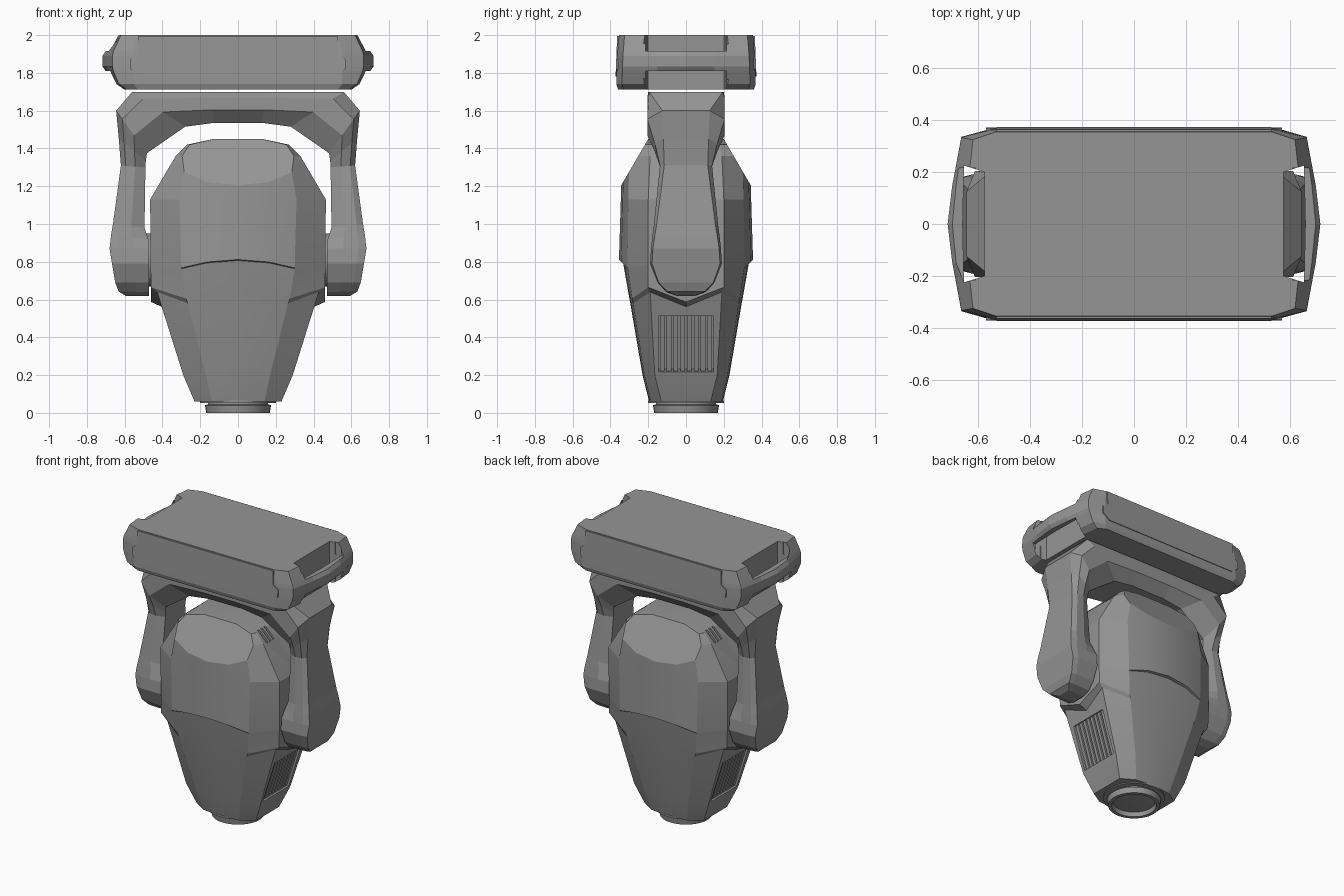
import bpy, bmesh, math
from mathutils import Matrix

if "Cube" in bpy.data.objects:
    bpy.data.objects.remove(bpy.data.objects["Cube"])

GREY = bpy.data.materials.new("dark_grey")
GREY.diffuse_color = (.3, .3, .3, 1)
GREY.use_nodes = True
GREY.node_tree.nodes["Principled BSDF"].inputs["Base Color"].default_value = GREY.diffuse_color


def finish(name, bm, smooth=None):
    bmesh.ops.recalc_face_normals(bm, faces=bm.faces[:])
    me = bpy.data.meshes.new(name)
    bm.to_mesh(me)
    bm.free()
    me.materials.append(GREY)
    ob = bpy.data.objects.new(name, me)
    bpy.context.collection.objects.link(ob)
    if smooth:
        shade(ob, smooth)
    return ob


def select(ob):
    bpy.ops.object.select_all(action='DESELECT')
    ob.select_set(True)
    bpy.context.view_layer.objects.active = ob


def shade(ob, degrees):
    select(ob)
    bpy.ops.object.shade_smooth_by_angle(angle=math.radians(degrees))


def loft(rings):
    """Skin a list of closed rings and cap both ends."""
    bm = bmesh.new()
    vs = [[bm.verts.new(p) for p in r] for r in rings]
    n = len(rings[0])
    for a, b in zip(vs, vs[1:]):
        for i in range(n):
            bm.faces.new((a[i], a[(i + 1) % n], b[(i + 1) % n], b[i]))
    bm.faces.new(vs[0])
    bm.faces.new(vs[-1])
    return bm


def four_fold(q):
    """Full ring from a quarter running from the y axis to the x axis."""
    half = q + [(x, -y, z) for x, y, z in reversed(q[:-1])]
    return half + [(-x, y, z) for x, y, z in reversed(half[1:-1])]


def add_box(bm, size, centre, tilt=0, offset=(0, 0, 0)):
    m = (Matrix.Translation(centre) @ Matrix.Rotation(tilt, 4, 'Y')
         @ Matrix.Translation(offset) @ Matrix.Diagonal((*size, 1)))
    bmesh.ops.create_cube(bm, size=1, matrix=m)


def cut(ob, bm):
    cutter = finish("cutter", bm)
    cutter.hide_render = True
    mod = ob.modifiers.new("cut", 'BOOLEAN')
    mod.operation, mod.solver, mod.object = 'DIFFERENCE', 'EXACT', cutter
    select(ob)
    bpy.ops.object.modifier_apply(modifier=mod.name)
    bpy.data.objects.remove(cutter)


# Base housing: z, front corner x, half depth, chamfer x, handle x, handle centre x
levels = [(1.713, .53, .36, .59, .61, .61), (1.74, .55, .369, .63, .65, .65),
          (1.81, .55, .367, .66, .685, .70), (1.835, .55, .366, .665, .70, .718),
          (1.89, .55, .364, .665, .70, .718), (1.915, .55, .362, .66, .685, .70),
          (2.0, .53, .355, .62, .64, .64)]
base = finish("base_housing", loft([four_fold(
    [(0, Y, z), (a, Y, z), (b, Y - .03, z), (c, .15, z), (d, 0, z)])
    for z, a, Y, b, c, d in levels]))

# Grip openings leave a handle bar at each end
for s in (-1, 1):
    outline = [(.575, -.2), (.655, -.225), (.66, 0), (.655, .225), (.575, .2)]
    cut(base, loft([[(s * x, y, z) for x, y in outline] for z in (1.6, 2.1)]))
    for z in (1.76, 1.965):
        bm = bmesh.new()
        add_box(bm, (.3, .43, .10), (s * .76, 0, z))
        cut(base, bm)

# Front and back cover panels of the base
half = [(.53, 1.995), (.53, 1.9), (.57, 1.87), (.57, 1.82), (.52, 1.78)]
outline = half + [(-x, z) for x, z in reversed(half)]
for s, name in ((-1, "base_front_panel"), (1, "base_back_panel")):
    finish(name, loft([[(x, s * (y - (z - 1.78) * .04), z) for x, z in outline]
                       for y in (.35, .373)]))

# Yoke: outer x z, inner x z, outer / middle / inner half widths
stations = [(.595, .62, .47, .62, .05, .05, .05), (.632, .643, .47, .64, .10, .105, .105),
            (.65, .69, .47, .69, .145, .15, .15), (.667, .79, .47, .79, .18, .19, .19),
            (.68, .87, .47, .87, .175, .185, .185), (.672, .94, .475, .92, .165, .178, .16),
            (.662, 1.0, .495, .98, .155, .17, .145), (.62, 1.31, .49, 1.30, .115, .138, .11),
            (.631, 1.45, .488, 1.335, .12, .165, .115),
            (.645, 1.60, .482, 1.375, .125, .205, .12), (.56, 1.70, .28, 1.515, .195, .205, .14),
            (.15, 1.70, .13, 1.535, .20, .205, .14)]


def yoke_ring(st, s):
    ox, oz, ix, iz, wo, w, wi = st
    pts = [(0, -wo), (0, wo), (.2, w), (.58, w), (1, wi), (1, -wi), (.58, -w), (.2, -w)]
    return [(s * (ox + (ix - ox) * t), y, oz + (iz - oz) * t) for t, y in pts]


finish("yoke", loft([yoke_ring(st, 1) for st in stations]
                    + [yoke_ring(st, -1) for st in reversed(stations)]))

# Tilt bearings between yoke and head
for s in (-1, 1):
    bm = bmesh.new()
    bmesh.ops.create_cone(bm, cap_ends=True, segments=24, radius1=.14, radius2=.14, depth=.06,
                          matrix=Matrix.Translation((s * .465, 0, .81))
                          @ Matrix.Rotation(math.pi / 2, 4, 'Y'))
    finish("tilt_bearing", bm, 30)


# Head: z, side x, side half width, ridge x, ridge y, front y, z lift front and side, side dip x
def head_ring(z, X, S, R, RY, Y, lift=0, side=0, dip=0):
    return four_fold([(0, Y, z + lift), (R * .55, Y - .25 * (Y - RY), z + lift * .4),
                      (R, RY, z - lift), (X, S, z + side), (X - dip, 0, z - side * .3)])


sections = [(.06, .23, .13, .14, .185, .195), (.20, .29, .165, .17, .22, .23),
            (.58, .428, .19, .265, .28, .295, 0, .06, .024),
            (.605, .46, .20, .275, .285, .30, 0, .06),
            (.785, .463, .20, .30, .308, .335, .022), (.79, .463, .20, .30, .310, .355, .022),
            (1.13, .465, .20, .31, .305, .345), (1.36, .33, .19, .27, .30, .34),
            (1.42, .27, .18, .23, .29, .34), (1.45, .13, .16, .12, .28, .34)]
bm = loft([head_ring(*s) for s in sections])
for s in (-1, 1):  # sloped cuts on the crown
    bmesh.ops.bisect_plane(bm, geom=bm.verts[:] + bm.edges[:] + bm.faces[:],
                           plane_co=(0, s * .34, 1.21), plane_no=(0, s * .24, .14),
                           clear_outer=True)
    bmesh.ops.holes_fill(bm, edges=[e for e in bm.edges if e.is_boundary])
head = finish("head_shell", bm)

# Side grilles and crown vent slots
TILT = math.atan2(.138, .44)
for s in (-1, 1):
    bm = bmesh.new()
    add_box(bm, (.11, .29, .31), (s * .342, 0, .365), s * TILT)
    for side in (-1, 1):
        for y in (.08, .115, .15):
            add_box(bm, (.04, .015, .10), (s * .30, side * y, 1.39), -s * .785)
    cut(head, bm)
    fins = bmesh.new()
    for i in range(8):
        add_box(fins, (.05, .024, .31), (s * .342, -.126 + i * .036, .365),
                s * TILT, (-s * .037, 0, 0))
    finish("side_grille", fins)
shade(head, 18)

# Lens barrel with recessed glass
profile = [(.20, .065), (.20, .053), (.16, .053), (.16, .045), (.175, .04), (.168, .0),
           (.145, 0), (.138, .03), (.07, .022)]
N = 32
finish("lens_barrel", loft([[(r * math.cos(2 * math.pi * i / N),
                              r * math.sin(2 * math.pi * i / N), z) for i in range(N)]
                            for r, z in profile]), 30)
